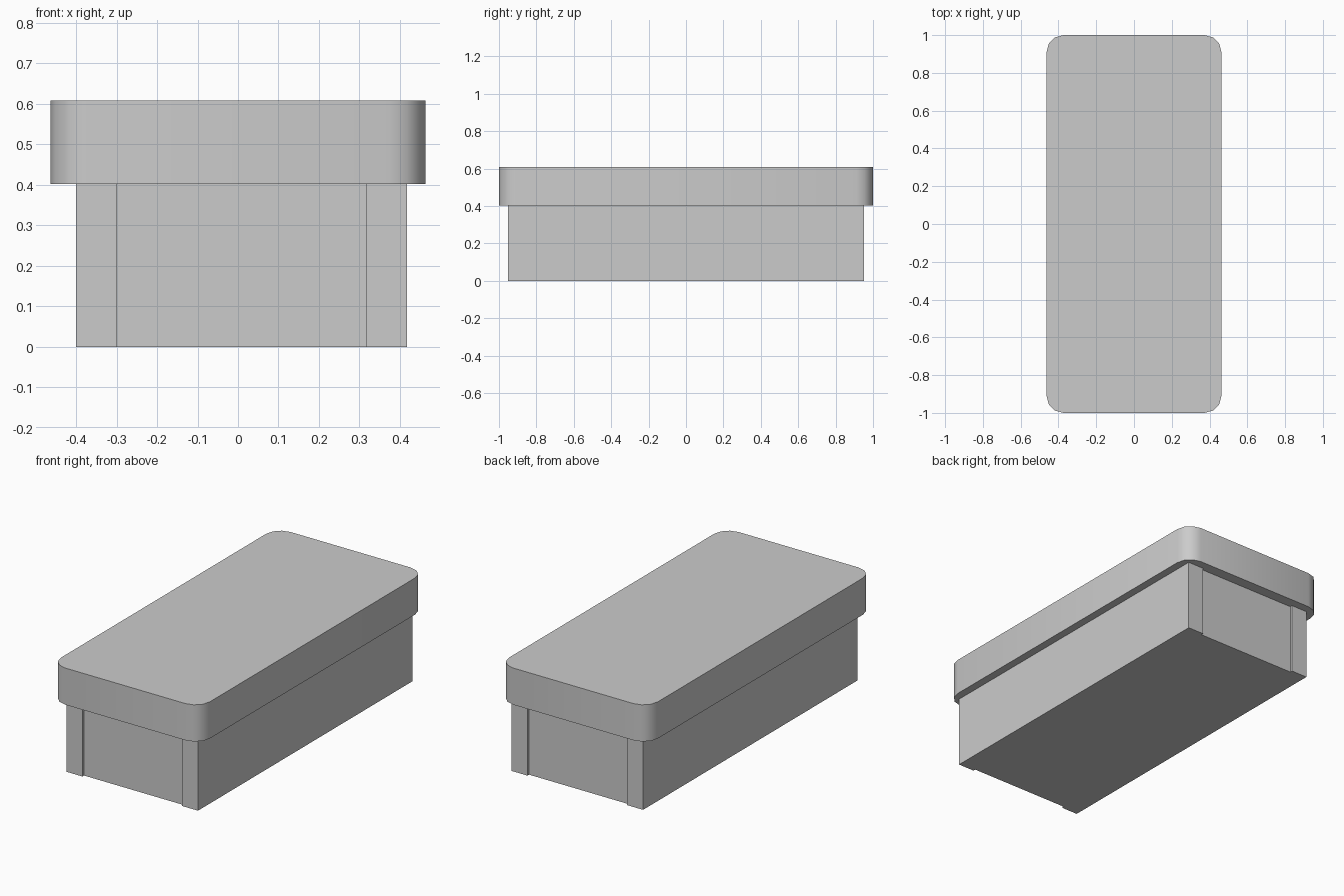
import bpy, bmesh
from mathutils import Vector

if "Cube" in bpy.data.objects:
    bpy.data.objects.remove(bpy.data.objects["Cube"])


def box(name, lo, hi, corner=0.0, segments=3):
    """Box from min/max corners, optionally with rounded vertical edges."""
    lo, hi = Vector(lo), Vector(hi)
    bm = bmesh.new()
    bmesh.ops.create_cube(bm, size=1)
    for v in bm.verts:
        v.co = (lo + hi) / 2 + v.co * (hi - lo)
    if corner:
        upright = [e for e in bm.edges
                   if abs(e.verts[0].co.z - e.verts[1].co.z) > 0.01]
        bmesh.ops.bevel(bm, geom=upright, offset=corner, segments=segments,
                        profile=0.5, affect='EDGES')
    mesh = bpy.data.meshes.new(name)
    bm.to_mesh(mesh)
    bm.free()
    obj = bpy.data.objects.new(name, mesh)
    bpy.context.collection.objects.link(obj)
    return obj


# Long side panels, standing slightly proud of the core at both ends
for name, x0 in (("left_side_panel", -0.4), ("right_side_panel", 0.318)):
    box(name, (x0, -0.952, 0), (x0 + 0.1, 0.952, 0.402))

# Core between the side panels
box("base_core", (-0.3, -0.938, 0), (0.318, 0.938, 0.402))

# Overhanging slab with rounded corners
slab = box("top_slab", (-0.463, -1, 0.402), (0.463, 1, 0.608), corner=0.09)
bpy.context.view_layer.objects.active = slab
slab.select_set(True)
bpy.ops.object.shade_smooth_by_angle(angle=0.7)
